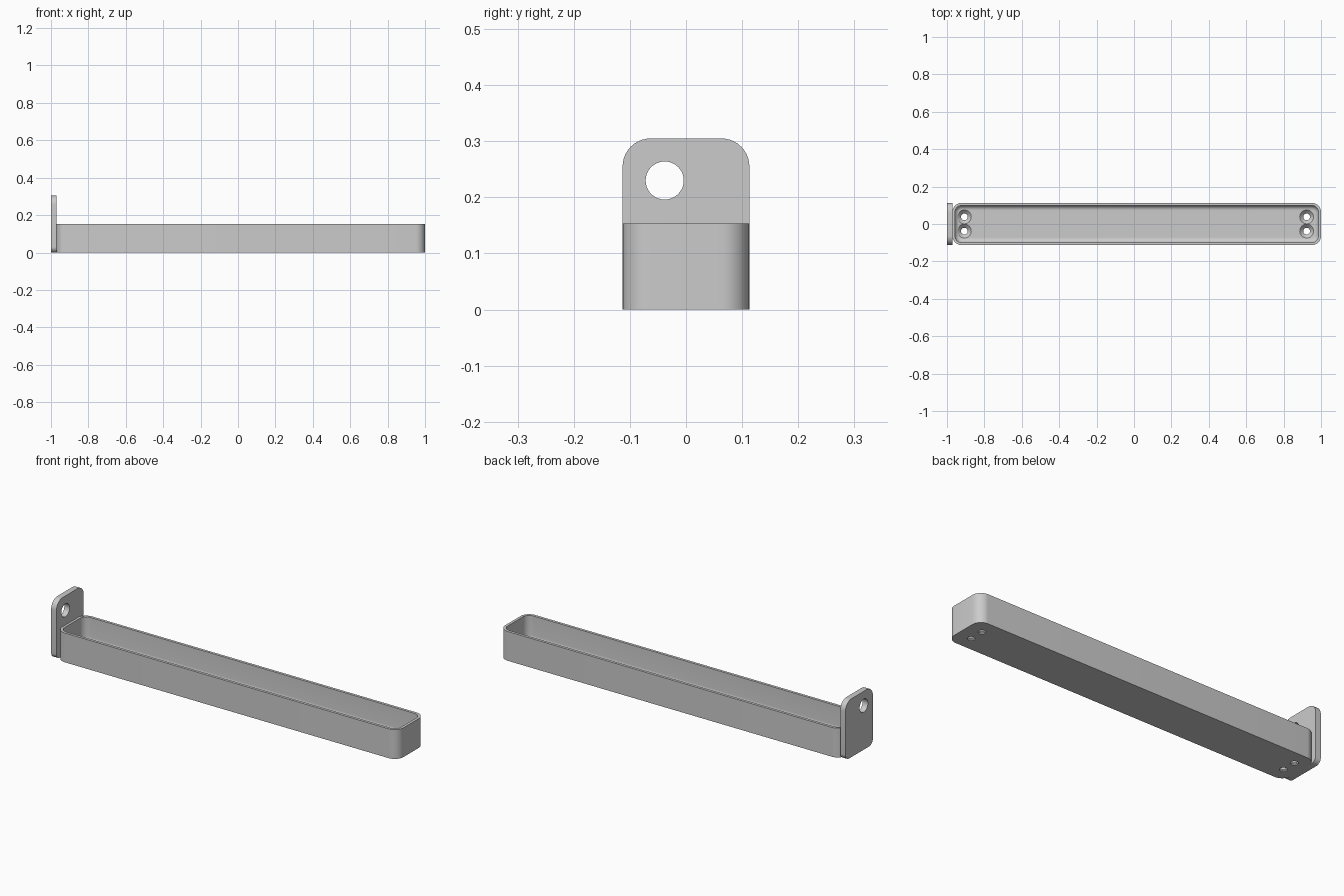
import bpy, bmesh
from math import sin, cos, pi
from mathutils import Matrix

if "Cube" in bpy.data.objects:
    bpy.data.objects.remove(bpy.data.objects["Cube"])

grey = bpy.data.materials.new("plain_grey")
grey.use_nodes = True
grey.diffuse_color = (0.6, 0.6, 0.6, 1)
grey.node_tree.nodes["Principled BSDF"].inputs["Base Color"].default_value = (0.6, 0.6, 0.6, 1)

STEPS = 10


def rounded_outline(u0, u1, v0, v1, radii):
    """Counter-clockwise outline; radii start at the (u1, v1) corner."""
    corners = [(u1, v1, -1, -1), (u0, v1, 1, -1), (u0, v0, 1, 1), (u1, v0, -1, 1)]
    points = []
    for k, ((u, v, su, sv), r) in enumerate(zip(corners, radii)):
        for i in range(STEPS + 1):
            a = (k + i / STEPS) * pi / 2
            points.append((u + su * r + r * cos(a), v + sv * r + r * sin(a)))
    return points


def loft(name, rings):
    """Solid through matching rings of 3D points, capped at both ends."""
    bm = bmesh.new()
    loops = [[bm.verts.new(p) for p in ring] for ring in rings]
    n = len(loops[0])
    for a, b in zip(loops, loops[1:]):
        for i in range(n):
            j = (i + 1) % n
            bm.faces.new((a[i], a[j], b[j], b[i]))
    bm.faces.new(loops[0][::-1])
    bm.faces.new(loops[-1])
    bmesh.ops.recalc_face_normals(bm, faces=bm.faces[:])
    mesh = bpy.data.meshes.new(name)
    bm.to_mesh(mesh)
    bm.free()
    obj = bpy.data.objects.new(name, mesh)
    bpy.context.collection.objects.link(obj)
    mesh.materials.append(grey)
    return obj


def turned(name, profile, matrix):
    """Round cutter from (radius, height) pairs."""
    return loft(name, [[matrix @ Matrix.Translation((r * cos(a), r * sin(a), h)).translation
                        for a in [2 * pi * i / 32 for i in range(32)]] for r, h in profile])


def cut(obj, cutter):
    bpy.context.view_layer.objects.active = obj
    mod = obj.modifiers.new("hole", "BOOLEAN")
    mod.operation = "DIFFERENCE"
    mod.solver = "EXACT"
    mod.object = cutter
    bpy.ops.object.modifier_apply(modifier=mod.name)
    bpy.data.objects.remove(cutter)


def smooth(obj):
    bpy.ops.object.select_all(action="DESELECT")
    obj.select_set(True)
    bpy.context.view_layer.objects.active = obj
    bpy.ops.object.shade_smooth_by_angle(angle=pi / 6)


# Tray: outer wall, rim, inner wall and filleted floor
LEFT, RIGHT, HALF, TOP = -0.971, 1.0, 0.113, 0.153
CORNER, WALL, FLOOR, FILLET = 0.05, 0.014, 0.025, 0.025


def tray_ring(inset, z):
    outline = rounded_outline(LEFT + inset, RIGHT - inset, -HALF + inset, HALF - inset,
                              [CORNER - inset] * 4)
    return [(x, y, z) for x, y in outline]


rings = [tray_ring(0, 0), tray_ring(0, TOP), tray_ring(WALL, TOP)]
for i in range(9):
    a = i / 8 * pi / 2
    rings.append(tray_ring(WALL + FILLET * (1 - cos(a)), FLOOR + FILLET * (1 - sin(a))))
tray = loft("tray", rings)

# Countersunk screw holes at both ends
for x in (-0.907, 0.923):
    for y in (-0.038, 0.038):
        profile = [(0.018, -0.02), (0.018, 0.006), (0.037, FLOOR), (0.037, 0.08)]
        cut(tray, turned("screw_cutter", profile, Matrix.Translation((x, y, 0))))
smooth(tray)

# Upright end plate with its hanging hole
outline = rounded_outline(-HALF, HALF, 0, 0.305, [0.05, 0.05, 0.03, 0.03])
plate = loft("end_plate", [[(x, y, z) for y, z in outline] for x in (-1, -0.97)])
place = Matrix.Translation((-0.985, -0.038, 0.23)) @ Matrix.Rotation(pi / 2, 4, "Y")
cut(plate, turned("hanging_cutter", [(0.034, -0.05), (0.034, 0.05)], place))
smooth(plate)
